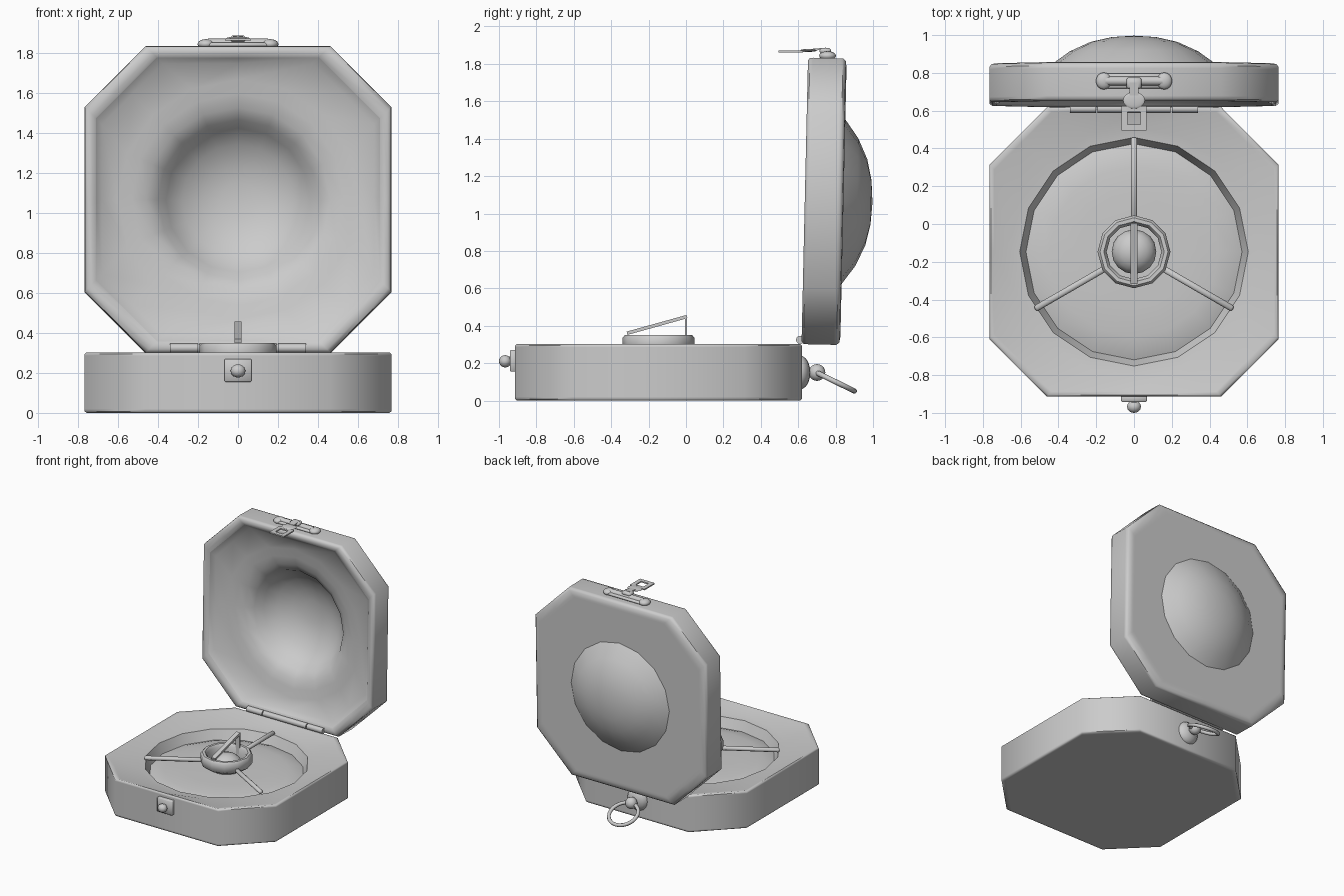
import bpy, bmesh, math
from mathutils import Matrix, Vector

if "Cube" in bpy.data.objects:
    bpy.data.objects.remove(bpy.data.objects["Cube"])

grey = bpy.data.materials.new("plain_grey")
grey.diffuse_color = (0.6, 0.6, 0.6, 1)
grey.use_nodes = True
grey.node_tree.nodes["Principled BSDF"].inputs["Base Color"].default_value = grey.diffuse_color


def finish(name, bm, matrix=Matrix()):
    bmesh.ops.recalc_face_normals(bm, faces=bm.faces)
    me = bpy.data.meshes.new(name)
    bm.to_mesh(me)
    bm.free()
    me.transform(matrix)
    me.materials.append(grey)
    ob = bpy.data.objects.new(name, me)
    bpy.context.collection.objects.link(ob)
    return ob


def at(x, y, z):
    return Matrix.Translation((x, y, z))


def octagon(s):
    # corners plus side midpoints, 16 points
    c = s - 0.305
    pts = [(s, -c), (s, c), (c, s), (-c, s), (-s, c), (-s, -c), (-c, -s), (c, -s)]
    out = []
    for i, p in enumerate(pts):
        q = pts[(i + 1) % 8]
        out += [p, ((p[0] + q[0]) / 2, (p[1] + q[1]) / 2)]
    return out


def circle(r, n=16):
    a0 = -math.pi / 8 if n == 16 else 0
    return [(r * math.cos(a0 + math.tau * i / n), r * math.sin(a0 + math.tau * i / n)) for i in range(n)]


def loft(name, rings, matrix, n=16, closed=False):
    """Rings are (kind, size, z); a size of 0 is a single centre point."""
    bm = bmesh.new()
    rows = []
    for kind, s, z in rings:
        if s == 0:
            rows.append([bm.verts.new((0, 0, z))] * n)
        else:
            pts = octagon(s) if kind == "o" else circle(s, n)
            rows.append([bm.verts.new((x, y, z)) for x, y in pts])
    pairs = list(zip(rows, rows[1:])) + ([(rows[-1], rows[0])] if closed else [])
    for a, b in pairs:
        for i in range(n):
            j = (i + 1) % n
            bm.faces.new(list(dict.fromkeys([a[i], a[j], b[j], b[i]])))
    return finish(name, bm, matrix)


def box(name, size, matrix, bevel=0.0):
    bm = bmesh.new()
    bmesh.ops.create_cube(bm, size=1, matrix=Matrix.Diagonal((*size, 1)))
    if bevel:
        bmesh.ops.bevel(bm, geom=bm.edges[:], offset=bevel, segments=1, affect='EDGES')
    return finish(name, bm, matrix)


def beam(name, a, b, w, h, bevel=0.0):
    a, b = Vector(a), Vector(b)
    d = b - a
    rot = d.to_track_quat('Y', 'Z').to_matrix().to_4x4()
    return box(name, (w, d.length, h), Matrix.Translation((a + b) / 2) @ rot, bevel)


def ball(name, loc, radii):
    bm = bmesh.new()
    bmesh.ops.create_uvsphere(bm, u_segments=16, v_segments=10, radius=1)
    return finish(name, bm, at(*loc) @ Matrix.Diagonal((*radii, 1)))


def rod(name, loc, r, length, axis):
    bm = bmesh.new()
    bmesh.ops.create_cone(bm, cap_ends=True, segments=12, radius1=r, radius2=r, depth=length)
    return finish(name, bm, at(*loc) @ Matrix.Rotation(math.pi / 2, 4, axis))


def torus(name, R, r, matrix, n=24):
    rings = [("c", R + r * math.cos(math.tau * k / 8), r * math.sin(math.tau * k / 8)) for k in range(8)]
    return loft(name, rings, matrix, n, True)


CY = -0.147  # centre of the case base

# case base with a round well and gently domed floor
loft("case_base", [("c", 0, 0), ("o", .74, 0), ("o", .757, 0), ("o", .766, .008), ("o", .766, .02),
                   ("o", .766, .285), ("o", .766, .294), ("o", .757, .302), ("o", .74, .297),
                   ("c", .66, .268), ("c", .605, .262)], at(0, CY, 0))
loft("well", [("c", .605, .262), ("c", .572, .185), ("c", .53, .2), ("c", .45, .212),
              ("c", .3, .217), ("c", 0, .22)], at(0, CY, 0))

# open lid: shell, inner slope and domes
lid = at(0, .842, 1.063) @ Matrix.Rotation(math.radians(88.7), 4, 'X')
loft("lid_shell", [("c", .44, 0), ("o", .705, 0), ("o", .72, 0), ("o", .752, .005), ("o", .766, .02),
                   ("o", .766, .035), ("o", .766, .18), ("o", .764, .197), ("o", .75, .207),
                   ("o", .728, .207), ("o", .71, .195)], lid)
loft("lid_inside", [("o", .71, .195), ("o", .68, .165), ("c", .6, .135), ("c", .53, .125), ("c", .46, .105),
                    ("c", .4, .065), ("c", .36, 0), ("c", .28, -.065), ("c", .18, -.11), ("c", .09, -.128),
                    ("c", 0, -.132)], lid)
loft("lid_dome", [("c", 0, -.155), ("c", .12, -.147), ("c", .23, -.122), ("c", .34, -.072),
                  ("c", .44, 0)], lid)

# centre ring, its globe and three spokes
loft("centre_ring", [("c", .165, .25), ("c", .19, .27), ("c", .193, .335), ("c", .18, .35), ("c", .16, .35),
                     ("c", .145, .33), ("c", .145, .25)], at(0, CY, 0), 12, True)
ball("centre_globe", (0, CY, .25), (.118, .118, .09))
for k in range(3):
    a = math.radians(90 + 120 * k)
    c, s = math.cos(a), math.sin(a)
    beam("spoke", (.18 * c, CY + .18 * s, .28), (.605 * c, CY + .605 * s, .28), .034, .03, .009)

# sundial pointer
beam("pointer_slope", (0, -.315, .36), (0, .005, .449), .036, .018)
beam("pointer_post", (0, 0, .28), (0, 0, .45), .036, .012)

# hinge barrels
for x, length in ((-.27, .14), (0, .385), (.27, .14)):
    rod("hinge_barrel", (x, .61, .324), .022, length, 'Y')

# front catch
box("catch_plate", (.135, .04, .115), at(0, -.922, .213), .004)
rod("catch_stem", (0, -.945, .213), .022, .05, 'X')
ball("catch_knob", (0, -.967, .21), (.037, .033, .033))

# rear boss and carrying ring
ball("rear_boss", (0, .61, .15), (.09, .055, .09))
ball("ring_ball", (0, .70, .15), (.045, .045, .045))
torus("carrying_ring", .112, .014, at(0, .80, .10) @ Matrix.Rotation(math.radians(-26), 4, 'X'))

# latch on the lid's top edge
box("latch_plate", (.32, .08, .022), at(0, .757, 1.84), .008)
rod("latch_pin", (0, .757, 1.846), .024, .3, 'Y')
for x in (-.16, .16):
    ball("latch_end", (x, .757, 1.843), (.042, .045, .025))
box("latch_head", (.08, .06, .03), at(0, .745, 1.87), .01)

# hook with a pierced square tip
beam("hook_neck", (0, .75, 1.882), (0, .68, 1.876), .05, .01)
ball("hook_bulge", (0, .655, 1.872), (.058, .045, .008))
beam("hook_waist", (0, .665, 1.871), (0, .605, 1.867), .08, .01)
loft("hook_tip", [("c", .093, .005), ("c", .048, .005), ("c", .048, -.005), ("c", .093, -.005)],
     at(0, .56, 1.867) @ Matrix.Rotation(math.pi / 4, 4, 'Z'), 4, True)

bpy.ops.object.select_all(action='SELECT')
bpy.context.view_layer.objects.active = bpy.data.objects["case_base"]
bpy.ops.object.shade_smooth_by_angle(angle=math.radians(50))
